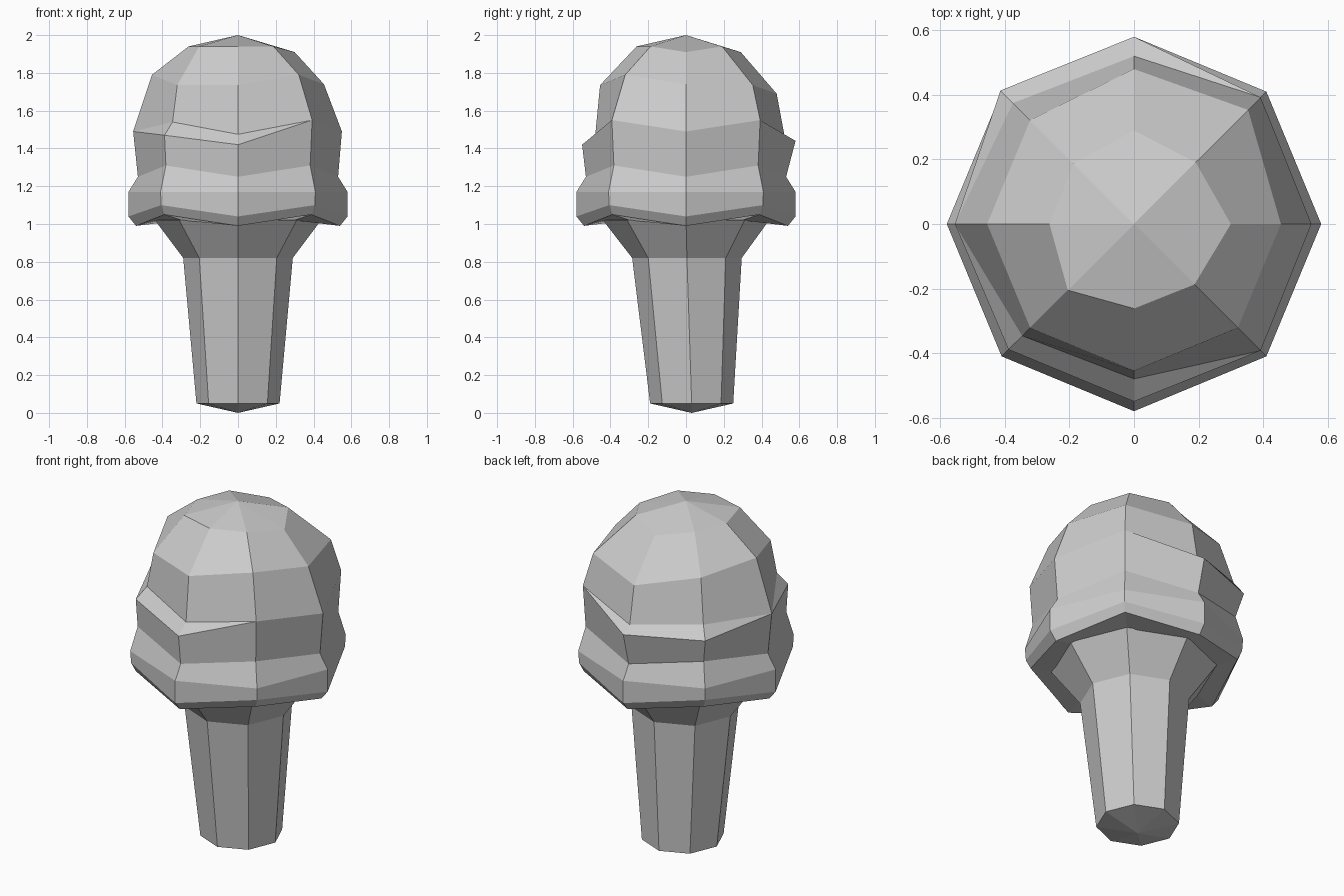
import bpy
import bmesh
import math

SIDES = 8

default_cube = bpy.data.objects.get("Cube")
if default_cube:
    bpy.data.objects.remove(default_cube, do_unlink=True)

grey = bpy.data.materials.new("plain_grey")
grey.use_nodes = True
grey.diffuse_color = (0.6, 0.6, 0.6, 1)
grey.node_tree.nodes["Principled BSDF"].inputs["Base Color"].default_value = (0.6, 0.6, 0.6, 1)


def pick(value, index):
    """Read one corner's value from a constant or a repeating list."""
    if isinstance(value, (list, tuple)):
        return value[index % len(value)]
    return value


def make_ring(bm, radius, height, shift=0):
    """Add one eight-cornered ring, starting at +x and turning towards +y."""
    ring = []
    for index in range(SIDES):
        angle = math.tau * index / SIDES
        r = pick(radius, index)
        ring.append(bm.verts.new((r * math.cos(angle),
                                  r * math.sin(angle) + shift,
                                  pick(height, index))))
    return ring


def make_stack(name, rings, bottom, top):
    """Bridge the rings from bottom to top and close both ends on a point."""
    bm = bmesh.new()
    loops = [make_ring(bm, *ring) for ring in rings]
    for lower, upper in zip(loops, loops[1:]):
        for index in range(SIDES):
            following = (index + 1) % SIDES
            bm.faces.new((lower[index], lower[following],
                          upper[following], upper[index]))
    for loop, tip in ((loops[0], bottom), (loops[-1], top)):
        tip_vert = bm.verts.new(tip)
        for index in range(SIDES):
            bm.faces.new((loop[index], loop[(index + 1) % SIDES], tip_vert))
    # Merge corners where the swirl step fades away
    bmesh.ops.remove_doubles(bm, verts=bm.verts[:], dist=0.0005)
    bmesh.ops.recalc_face_normals(bm, faces=bm.faces[:])
    mesh = bpy.data.meshes.new(name)
    bm.to_mesh(mesh)
    bm.free()
    mesh.materials.append(grey)
    part = bpy.data.objects.new(name, mesh)
    bpy.context.scene.collection.objects.link(part)
    return part


# Wafer cone: tapered handle flaring into a cup
cone_rings = [
    (0.22, 0.05, 0.03),
    (0.29, 0.82, 0.005),
    (0.44, 1.02),
]
make_stack("wafer_cone", cone_rings, bottom=(0, 0.03, 0), top=(0, 0, 1.03))

# Swirl steps open at the front and back and fade out on the sides
step_outer_radius = [0.55, 0.555, 0.58, 0.585, 0.555, 0.55, 0.55, 0.555]
step_outer_height = [1.49, 1.55, 1.44, 1.45, 1.49, 1.47, 1.42, 1.55]
step_inner_radius = [0.55, 0.555, 0.52, 0.53, 0.555, 0.49, 0.48, 0.555]
step_inner_height = [1.49, 1.55, 1.475, 1.52, 1.49, 1.54, 1.475, 1.55]
shoulder_radius = [0.455, 0.5, 0.48, 0.455, 0.455, 0.455, 0.455, 0.455]
shoulder_height = [1.74, 1.735, 1.69, 1.76, 1.79, 1.735, 1.735, 1.79]
crown_radius = [0.3, 0.27, 0.29, 0.265, 0.262, 0.29, 0.262, 0.265]
crown_height = [1.91, 1.94, 1.91, 1.94]

# Ice cream: wavy rim, bulge, swirl step, shoulder and crown
scoop_rings = [
    (0.42, 1.02),
    ([0.54, 0.55], [0.99, 1.05]),
    ([0.58, 0.575], [1.04, 1.1]),
    (0.58, 1.17),
    ([0.53, 0.54], [1.25, 1.31]),
    (step_outer_radius, step_outer_height),
    (step_inner_radius, step_inner_height),
    (shoulder_radius, shoulder_height),
    (crown_radius, crown_height[:3] + [1.94] * 5),
]
make_stack("ice_cream_scoop", scoop_rings, bottom=(0, 0, 1.02), top=(0, 0, 2))
